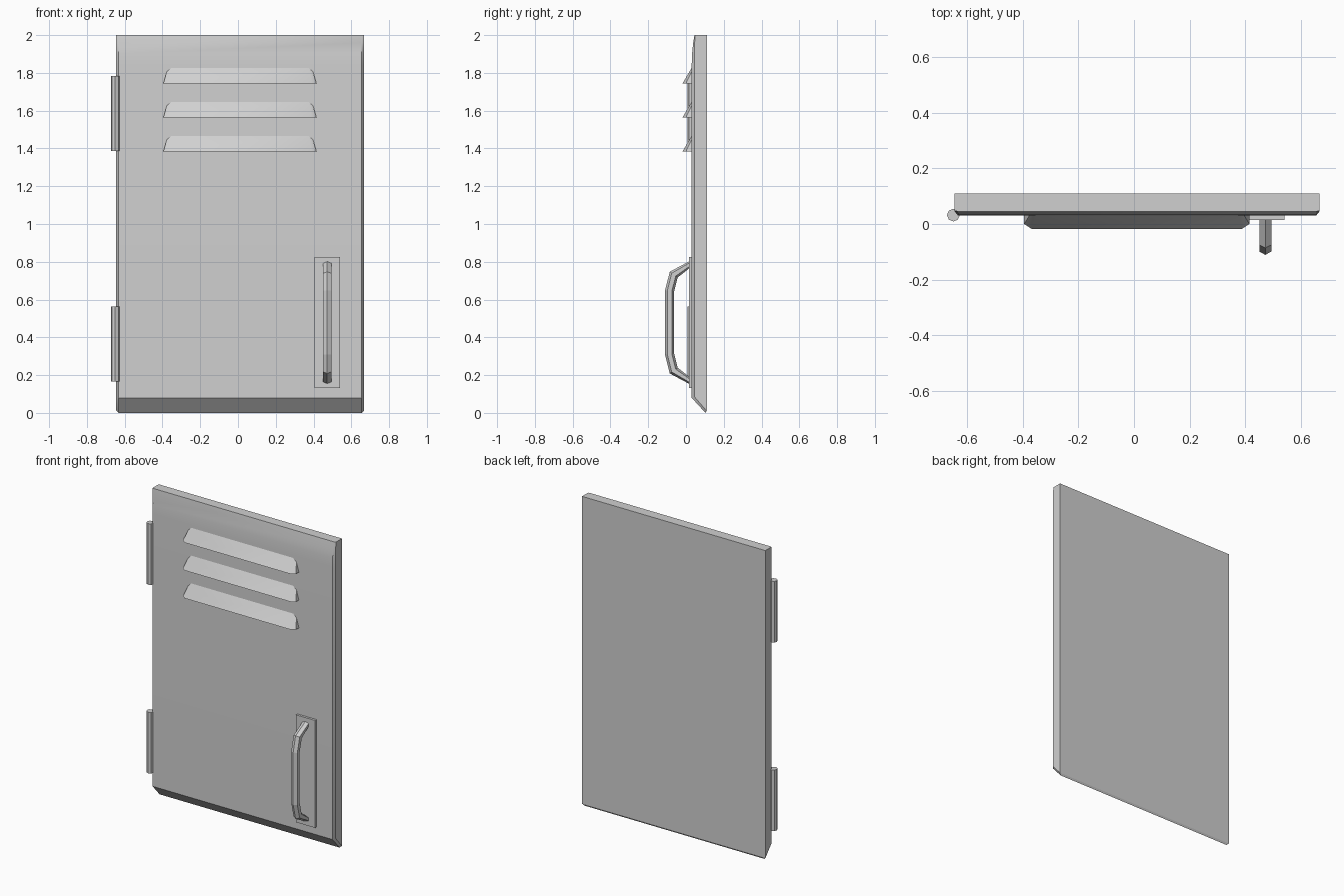
import bpy, math
from mathutils import Vector

cube = bpy.data.objects.get("Cube")
if cube:
    bpy.data.objects.remove(cube, do_unlink=True)

GREY = (0.63, 0.63, 0.63, 1)
metal = bpy.data.materials.new("grey_metal")
metal.use_nodes = True
metal.diffuse_color = GREY
metal.node_tree.nodes["Principled BSDF"].inputs["Base Color"].default_value = GREY


def finish(obj, angle=0):
    obj.data.materials.append(metal)
    if angle:
        bpy.ops.object.select_all(action='DESELECT')
        obj.select_set(True)
        bpy.context.view_layer.objects.active = obj
        bpy.ops.object.shade_smooth_by_angle(angle=math.radians(angle))


def make(name, verts, faces, angle=0):
    mesh = bpy.data.meshes.new(name)
    mesh.from_pydata(verts, [], faces)
    mesh.update()
    obj = bpy.data.objects.new(name, mesh)
    bpy.context.collection.objects.link(obj)
    # Make every closed part face outward
    bpy.ops.object.select_all(action='DESELECT')
    obj.select_set(True)
    bpy.context.view_layer.objects.active = obj
    bpy.ops.object.mode_set(mode='EDIT')
    bpy.ops.mesh.select_all(action='SELECT')
    bpy.ops.mesh.normals_make_consistent(inside=False)
    bpy.ops.object.mode_set(mode='OBJECT')
    finish(obj, angle)
    return obj


def loft(name, rings, angle=0):
    """Skin closed rings of equal size and cap both ends."""
    n = len(rings[0])
    faces = [[i * n + j, i * n + (j + 1) % n, (i + 1) * n + (j + 1) % n, (i + 1) * n + j]
             for i in range(len(rings) - 1) for j in range(n)]
    last = (len(rings) - 1) * n
    faces += [list(range(n)), list(range(last, last + n))]
    return make(name, [v for ring in rings for v in ring], faces, angle)


# Door: chamfered sides, sloped foot, and a front that curves back at the top
LEFT, RIGHT, BACK, INSET = -0.645, 0.667, 0.11, 0.012
rows = [  # front z, front y, side z, side y
    (0.0, 0.103, 0.012, 0.108),
    (0.08, 0.03, 0.085, 0.045),
    (1.84, 0.03, 1.84, 0.045),
    (1.90, 0.032, 1.90, 0.045),
    (1.96, 0.038, 1.96, 0.046),
    (2.0, 0.045, 2.0, 0.048),
]
rings = []
for fz, fy, sz, sy in rows:
    rings.append([(LEFT, BACK, sz), (LEFT, sy, sz), (LEFT + INSET, fy, fz),
                  (RIGHT - INSET, fy, fz), (RIGHT, sy, sz), (RIGHT, BACK, sz)])
loft("door_panel", rings, 30)

# Three vent hoods with clipped corners
half = [(0.405, 0.035, 0), (0.405, 0.0, 0), (0.378, -0.018, 0),
        (0.362, 0.035, 0.09), (0.384, 0.035, 0.072)]
for i, z in enumerate((1.745, 1.565, 1.385)):
    verts = [(0.01 + s * x, y, z + h) for s in (-1, 1) for x, y, h in half]
    faces = [(0, 1, 2, 7, 6, 5), (2, 3, 8, 7), (0, 5, 9, 8, 3, 4)]
    for k in (0, 5):
        faces += [(k, k + 1, k + 4), (k + 1, k + 2, k + 3, k + 4)]
    make(f"vent_hood_{i + 1}", verts, faces, 40)

# Hinge barrels on the right edge
for name, z in (("upper_hinge", 1.585), ("lower_hinge", 0.365)):
    bpy.ops.mesh.primitive_cylinder_add(vertices=8, radius=0.023, depth=0.395,
                                        location=(-0.65, 0.032, z))
    hinge = bpy.context.object
    hinge.name = name
    finish(hinge)

# Handle backing plate
bpy.ops.mesh.primitive_cube_add(size=1, location=(0.4725, 0.025, 0.478))
plate = bpy.context.object
plate.name = "handle_plate"
plate.scale = (0.137, 0.02, 0.695)
finish(plate)

# Handle: six-sided bar swept with mitred bends
top = [(0.022, 0.787), (-0.065, 0.732), (-0.087, 0.645)]
path = [Vector(p) for p in top + [(y, 0.956 - z) for y, z in reversed(top)]]
rings = []
for i, p in enumerate(path):
    before = (p - path[max(i - 1, 0)]).normalized()
    after = (path[min(i + 1, len(path) - 1)] - p).normalized()
    along = (before + after).normalized()
    across = Vector((-along.y, along.x))
    stretch = 1 / max(along.dot(before), along.dot(after))
    # Ends are cut flush with the plate
    if i in (0, len(path) - 1):
        across = Vector((0, math.copysign(1, across.y)))
        stretch = 0.75
    ring = []
    for k in range(6):
        a = math.radians(60 * k)
        q = p + across * (0.024 * math.cos(a) * stretch)
        ring.append((0.4725 + 0.025 * math.sin(a), q.x, q.y))
    rings.append(ring)
loft("handle", rings)
